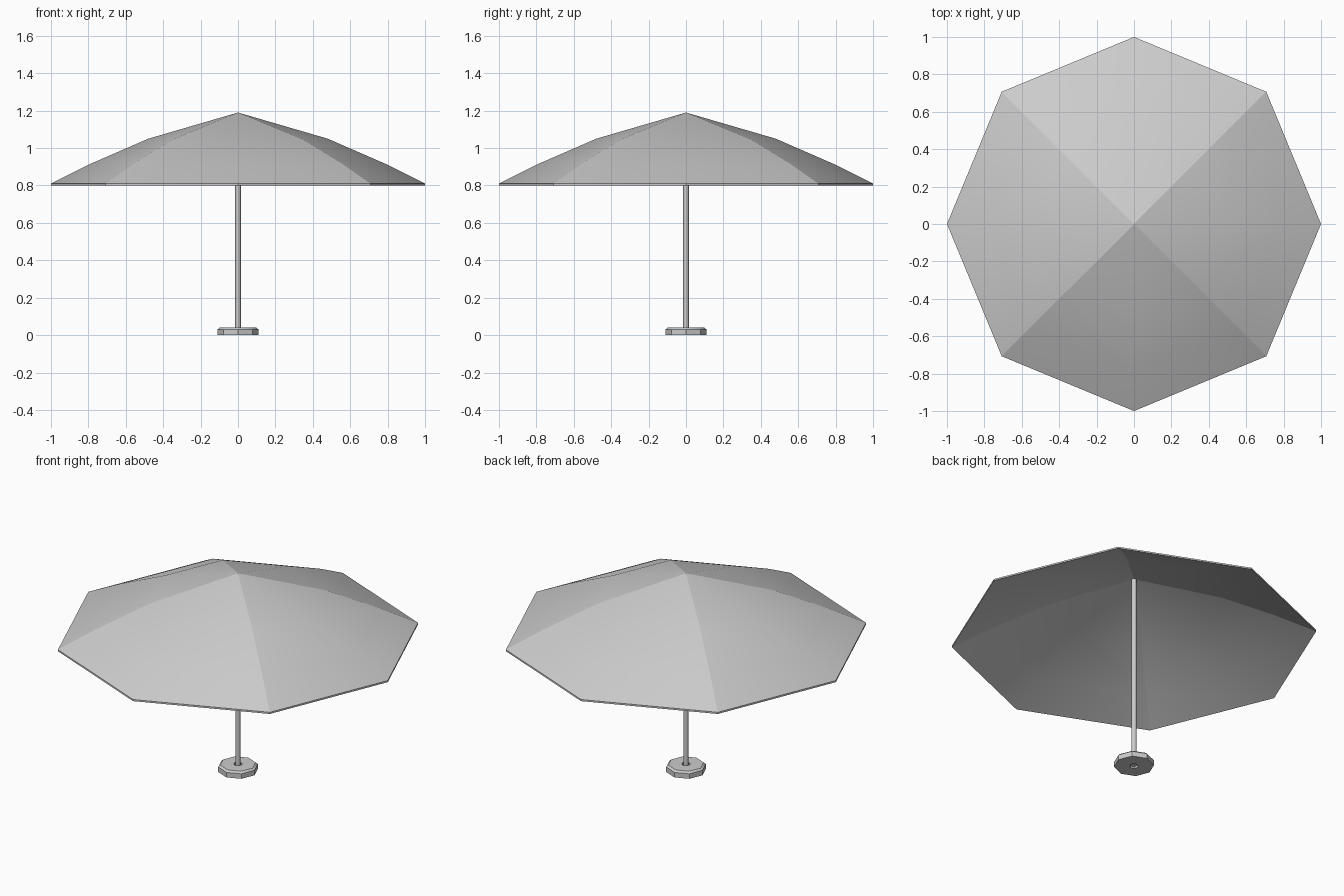
import bpy, bmesh
from math import cos, sin, pi, radians

cube = bpy.data.objects.get("Cube")
if cube:
    bpy.data.objects.remove(cube)

SIDES = 8


def material(name, colour):
    mat = bpy.data.materials.new(name)
    mat.use_nodes = True
    mat.diffuse_color = colour
    mat.node_tree.nodes["Principled BSDF"].inputs["Base Color"].default_value = colour
    return mat


def lathe(name, profile, mat, sides=SIDES, closed=False):
    """Turn (radius, height) points about z; a zero radius makes one pole vertex."""
    bm = bmesh.new()
    rings = []
    for r, z in profile:
        if r == 0:
            rings.append([bm.verts.new((0, 0, z))] * sides)
        else:
            rings.append([bm.verts.new((r * cos(2 * pi * i / sides),
                                        r * sin(2 * pi * i / sides), z))
                          for i in range(sides)])
    pairs = list(zip(rings, rings[1:]))
    if closed:
        pairs.append((rings[-1], rings[0]))
    for a, b in pairs:
        for i in range(sides):
            j = (i + 1) % sides
            corners = list(dict.fromkeys((a[i], a[j], b[j], b[i])))
            bm.faces.new(corners)
    bmesh.ops.recalc_face_normals(bm, faces=bm.faces)
    mesh = bpy.data.meshes.new(name)
    bm.to_mesh(mesh)
    bm.free()
    mesh.materials.append(mat)
    obj = bpy.data.objects.new(name, mesh)
    bpy.context.collection.objects.link(obj)
    return obj


def smooth(obj, degrees):
    bpy.ops.object.select_all(action="DESELECT")
    obj.select_set(True)
    bpy.context.view_layer.objects.active = obj
    bpy.ops.object.shade_smooth_by_angle(angle=radians(degrees))


grey = material("light grey", (0.6, 0.6, 0.6, 1))

# Canopy: thin eight-sided shell with a short vertical rim
outer = [(0, 1.19), (0.48, 1.05), (0.79, 0.915), (1.0, 0.81)]
inner = [(1.0, 0.8), (0.79, 0.905), (0.48, 1.04), (0, 1.18)]
canopy = lathe("canopy", outer + inner, grey)
smooth(canopy, 40)
# Seams are creased on the diagonal ribs only
for edge in canopy.data.edges:
    a, b = (canopy.data.vertices[i].co for i in edge.vertices)
    mid = (a + b) / 2
    if abs(abs(mid.x) - abs(mid.y)) < 0.001 and mid.length > 0:
        edge.use_edge_sharp = True

# Pole
pole = lathe("pole", [(0, 0.005), (0.015, 0.005), (0.015, 1.185), (0, 1.185)], grey)
smooth(pole, 50)

# Base: chamfered foot with a socket around the pole
base = lathe("base", [(0.024, 0), (0.11, 0), (0.11, 0.03), (0.098, 0.04), (0.024, 0.04)],
             grey, closed=True)
smooth(base, 30)
